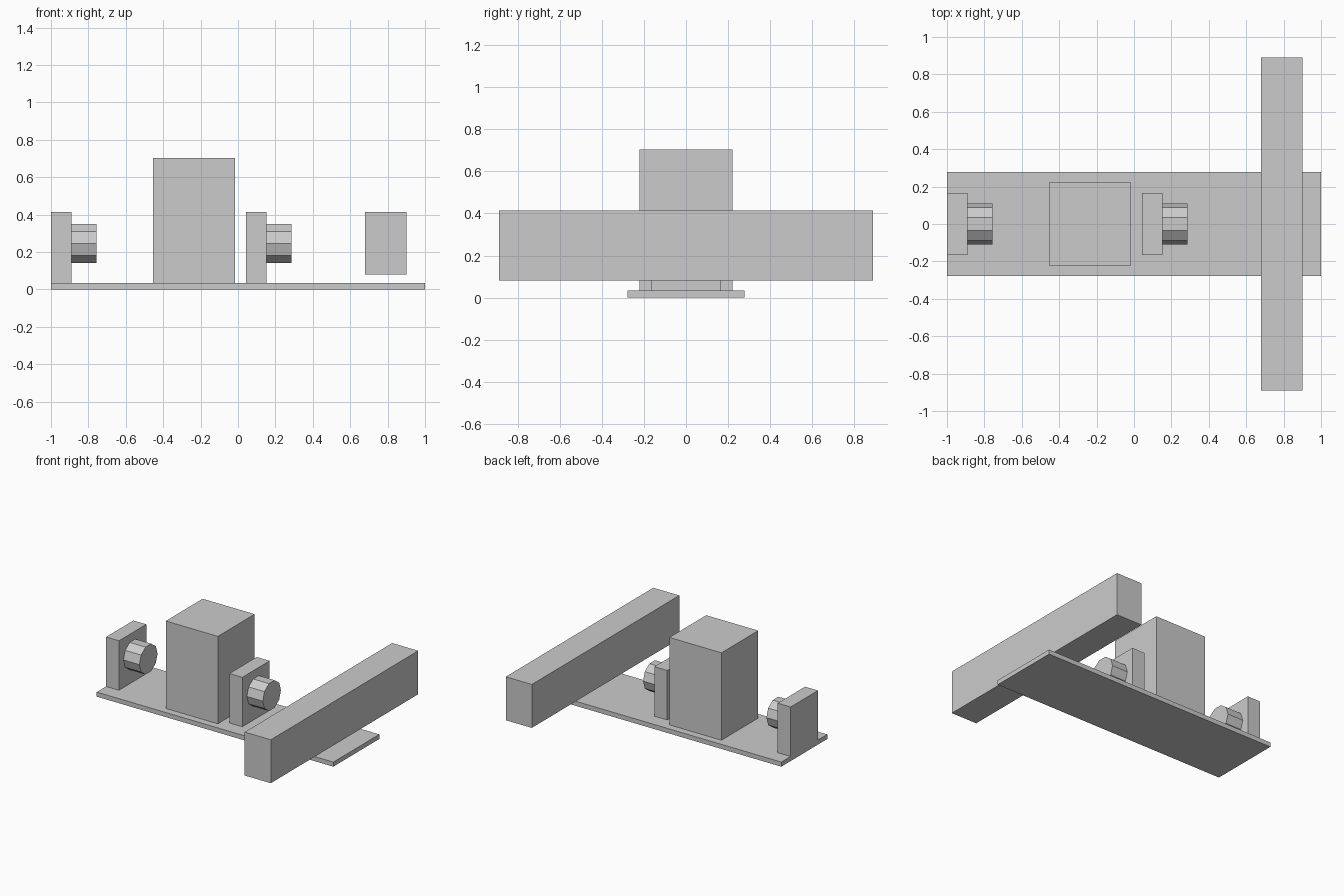
import bpy
import math

if "Cube" in bpy.data.objects:
    bpy.data.objects.remove(bpy.data.objects["Cube"], do_unlink=True)

# Single plain grey
grey = bpy.data.materials.new("plain_grey")
grey.use_nodes = True
colour = (0.6, 0.6, 0.6, 1)
grey.diffuse_color = colour
grey.node_tree.nodes["Principled BSDF"].inputs["Base Color"].default_value = colour


def finish(name):
    obj = bpy.context.object
    obj.name = name
    obj.data.materials.append(grey)
    bpy.ops.object.transform_apply(location=False, rotation=True, scale=True)
    return obj


def box(name, x0, x1, half_y, z0, z1):
    """Box centred on y = 0."""
    bpy.ops.mesh.primitive_cube_add(size=1, location=((x0 + x1) / 2, 0, (z0 + z1) / 2))
    bpy.context.object.scale = (x1 - x0, 2 * half_y, z1 - z0)
    return finish(name)


def knob(name, x0, x1, radius, z):
    """Ten-sided cylinder along x, with corners on the y axis."""
    bpy.ops.mesh.primitive_cylinder_add(
        vertices=10, radius=radius, depth=x1 - x0,
        location=((x0 + x1) / 2, 0, z), rotation=(0, math.pi / 2, 0))
    return finish(name)


# Flat base, tall centre block and raised crossbeam
base_top = 0.035
box("base_plate", -1, 1, 0.277, 0, base_top)
box("centre_block", -0.455, -0.015, 0.222, base_top, 0.703)
box("crossbeam", 0.68, 0.9, 0.89, 0.081, 0.413)

# Two upright brackets, each carrying a faceted knob
for label, x in (("rear", -1), ("middle", 0.043)):
    face = x + 0.109
    box(label + "_bracket", x, face, 0.165, base_top, 0.413)
    knob(label + "_knob", face, face + 0.134, 0.11, 0.246)
